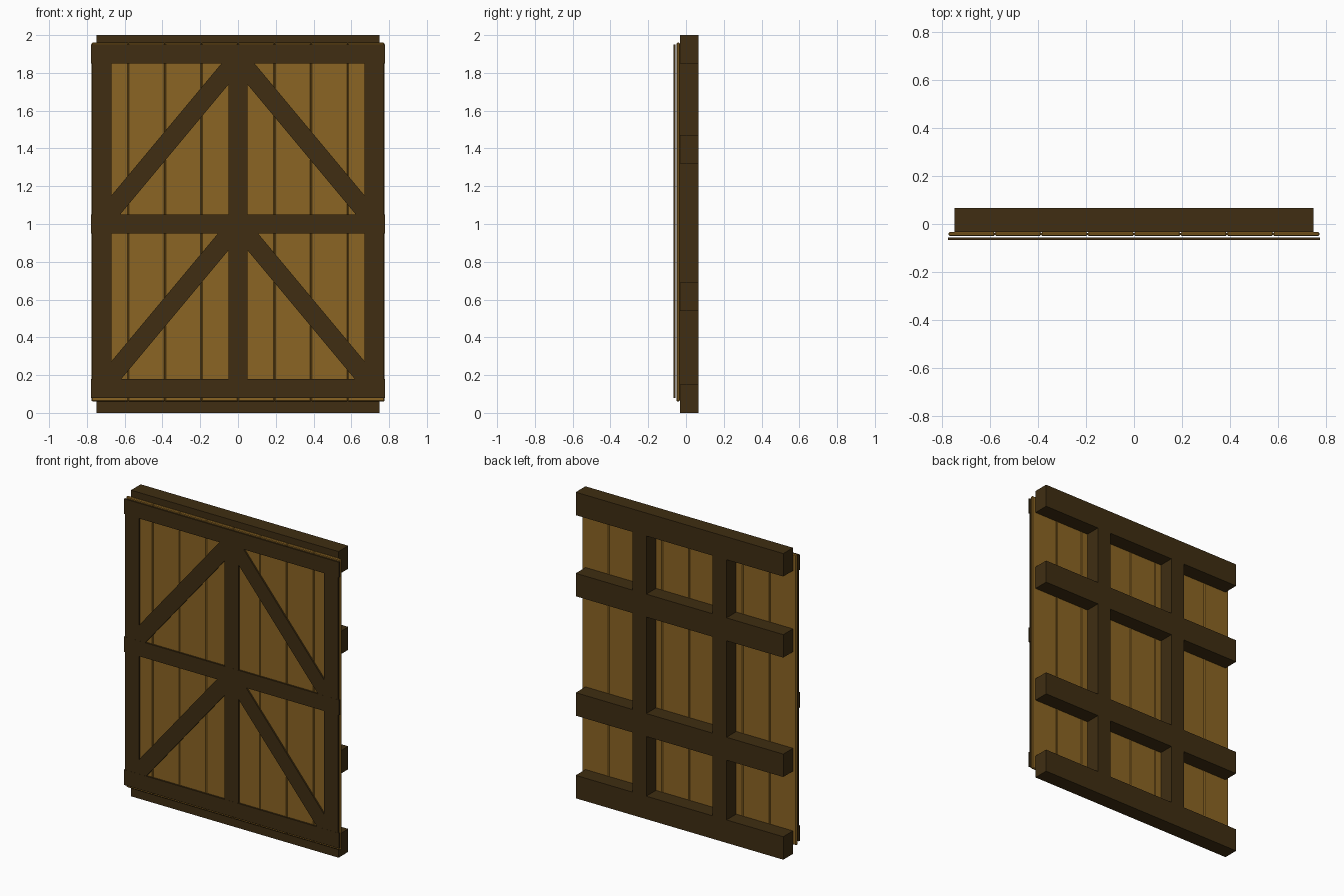
import bpy
import math

cube = bpy.data.objects.get("Cube")
if cube:
    bpy.data.objects.remove(cube, do_unlink=True)


def material(name, rgb):
    mat = bpy.data.materials.new(name)
    mat.use_nodes = True
    mat.diffuse_color = (*rgb, 1)
    mat.node_tree.nodes["Principled BSDF"].inputs["Base Color"].default_value = (*rgb, 1)
    return mat


DARK = material("dark brown wood", (0.05, 0.027, 0.006))
GOLD = material("golden brown wood", (0.26, 0.13, 0.017))


def box(name, x, y, z, mat, turn=0.0, bevel=0.0):
    """Box from (low, high) ranges, optionally turned about y."""
    ranges = (x, y, z)
    bpy.ops.mesh.primitive_cube_add(size=1, location=[(a + b) / 2 for a, b in ranges])
    ob = bpy.context.object
    ob.name = name
    ob.scale = [b - a for a, b in ranges]
    bpy.ops.object.transform_apply(location=False, rotation=False, scale=True)
    ob.rotation_euler.y = turn
    ob.data.materials.append(mat)
    if bevel:
        mod = ob.modifiers.new("worn edges", "BEVEL")
        mod.width = bevel
        mod.segments = 1
    return ob


BACK = (-0.033, 0.067)       # depth of the supporting beams
BOARD = (-0.05, -0.033)      # depth of the planks
TRIM = (-0.067, -0.056)      # depth of the front trim
BRACE = (-0.0665, -0.0565)

# Vertical planks with chamfered edges
COUNT = 8
HALF = 0.775
width = 2 * HALF / COUNT
for i in range(COUNT):
    left = -HALF + i * width
    box(f"plank_{i + 1}", (left, left + width), BOARD, (0.06, 1.96), GOLD, bevel=0.005)

# Back beams
for i, z in enumerate((0, 0.54, 1.32, 1.85)):
    box(f"back_beam_{i + 1}", (-0.75, 0.75), BACK, (z, z + 0.15), DARK)

# Back posts, fitted between the beams
for side, sign in (("left", 1), ("right", -1)):
    c = sign * 0.29
    for i, span in enumerate(((0.15, 0.54), (0.69, 1.32), (1.47, 1.85))):
        box(f"back_post_{side}_{i + 1}", (c - 0.05, c + 0.05), BACK, span, DARK)

# Front trim rails and stiles
for name, z in (("bottom", 0.08), ("middle", 0.95), ("top", 1.85)):
    box(f"{name}_trim_rail", (-0.777, 0.777), TRIM, (z, z + 0.1), DARK)
for name, c in (("left", 0.72), ("middle", 0), ("right", -0.72)):
    box(f"{name}_trim_stile", (c - 0.05, c + 0.05), BRACE, (0.08, 1.95), DARK)

# Diagonal braces rising to the middle stile
RISE = 0.864
RUN = 0.72
length = math.hypot(RISE, RUN)
for name, z in (("lower", 0.135), ("upper", 1.013)):
    for side, sign in (("left", 1), ("right", -1)):
        ob = box(f"{name}_{side}_brace", (-length / 2, length / 2), BRACE,
                 (-0.05, 0.05), DARK, turn=sign * math.atan2(RISE, RUN))
        ob.location.x = sign * RUN / 2
        ob.location.z = z + RISE / 2
